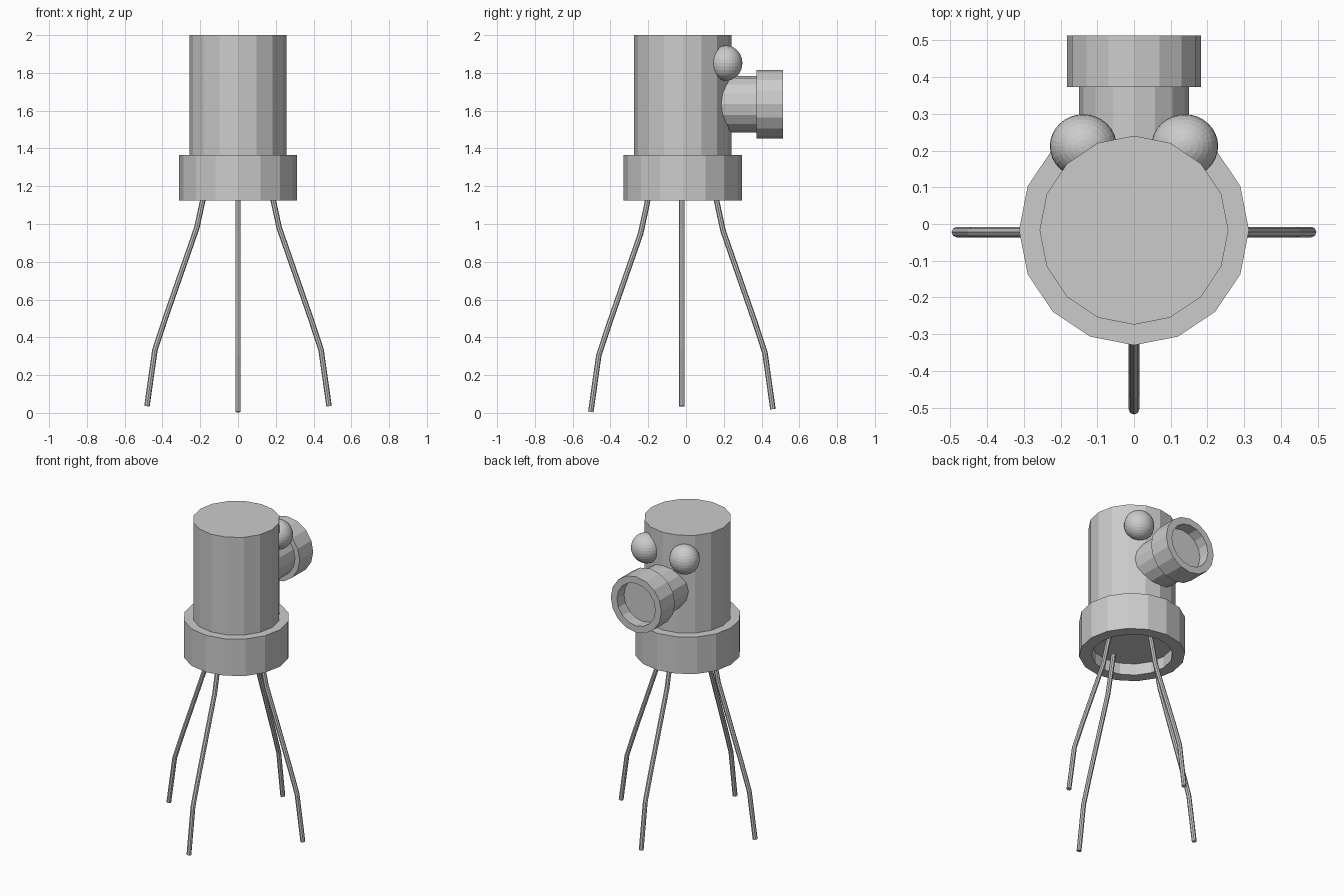
import bpy, bmesh
from math import cos, sin, pi
from mathutils import Vector, Matrix

if "Cube" in bpy.data.objects:
    bpy.data.objects.remove(bpy.data.objects["Cube"])

CY = -0.017   # body axis in y


def turned(name, profile, center, along_y=False, sides=16):
    """Faceted lathe from (radius, height) points, capped at both ends."""
    bm = bmesh.new()
    rings = []
    for r, h in profile:
        ring = []
        for i in range(sides):
            a = 2 * pi * i / sides
            u, v = r * cos(a), r * sin(a)
            p = Vector((u, h, v)) if along_y else Vector((u, v, h))
            ring.append(bm.verts.new(p))
        rings.append(ring)
    for lo, hi in zip(rings, rings[1:]):
        for i in range(sides):
            j = (i + 1) % sides
            bm.faces.new((lo[i], lo[j], hi[j], hi[i]))
    bm.faces.new(rings[0])
    bm.faces.new(rings[-1])
    bmesh.ops.recalc_face_normals(bm, faces=bm.faces)
    mesh = bpy.data.meshes.new(name)
    bm.to_mesh(mesh)
    bm.free()
    ob = bpy.data.objects.new(name, mesh)
    ob.location = center
    bpy.context.collection.objects.link(ob)
    return ob


def leg(name, angle, dz):
    """Thin bent rod leaning outward in the given direction."""
    path = [(0.165, 1.21), (0.19, 1.11), (0.218, 0.98),
            (0.385, 0.5), (0.44, 0.333), (0.482, 0.035)]
    cu = bpy.data.curves.new(name, 'CURVE')
    cu.dimensions = '3D'
    cu.bevel_depth = 0.0145
    cu.bevel_resolution = 2
    cu.use_fill_caps = True
    sp = cu.splines.new('POLY')
    sp.points.add(len(path) - 1)
    for pt, (r, z) in zip(sp.points, path):
        # the top stays in the recess, the rest shifts with the foot height
        pt.co = (r * cos(angle), r * sin(angle), z if z > 1.2 else z + dz, 1)
    sp.use_smooth = False
    ob = bpy.data.objects.new(name, cu)
    ob.location = (0, -0.022, 0)
    bpy.context.collection.objects.link(ob)


# Main upright cylinder
turned("body", [(0.257, 1.3), (0.257, 2.0)], (0, CY, 0))

# Wider collar with a recessed underside
turned("base_collar", [(0.24, 1.2), (0.24, 1.125), (0.313, 1.125), (0.313, 1.365)],
       (0, CY, 0))

# Snout tube and its hollow end ring, pointing to the back
turned("snout_tube", [(0.149, 0.1), (0.149, 0.39)], (0, 0, 1.634), True)
turned("snout_ring", [(0.182, 0.373), (0.182, 0.513), (0.138, 0.513), (0.138, 0.44)],
       (0, 0, 1.634), True)

# Pair of round eyes
for side, label in ((-1, "left"), (1, "right")):
    bm = bmesh.new()
    bmesh.ops.create_uvsphere(bm, u_segments=32, v_segments=16, radius=0.091)
    bmesh.ops.scale(bm, vec=(1, 0.95, 1.02), verts=bm.verts)
    mesh = bpy.data.meshes.new("eye_" + label)
    bm.to_mesh(mesh)
    bm.free()
    eye = bpy.data.objects.new("eye_" + label, mesh)
    eye.location = (side * 0.138, 0.212, 1.852)
    bpy.context.collection.objects.link(eye)

# Four bent legs
for i, (label, dz) in enumerate((("right", 0.0), ("back", -0.015),
                                 ("left", 0.0), ("front", -0.03))):
    leg("leg_" + label, i * pi / 2, dz)
